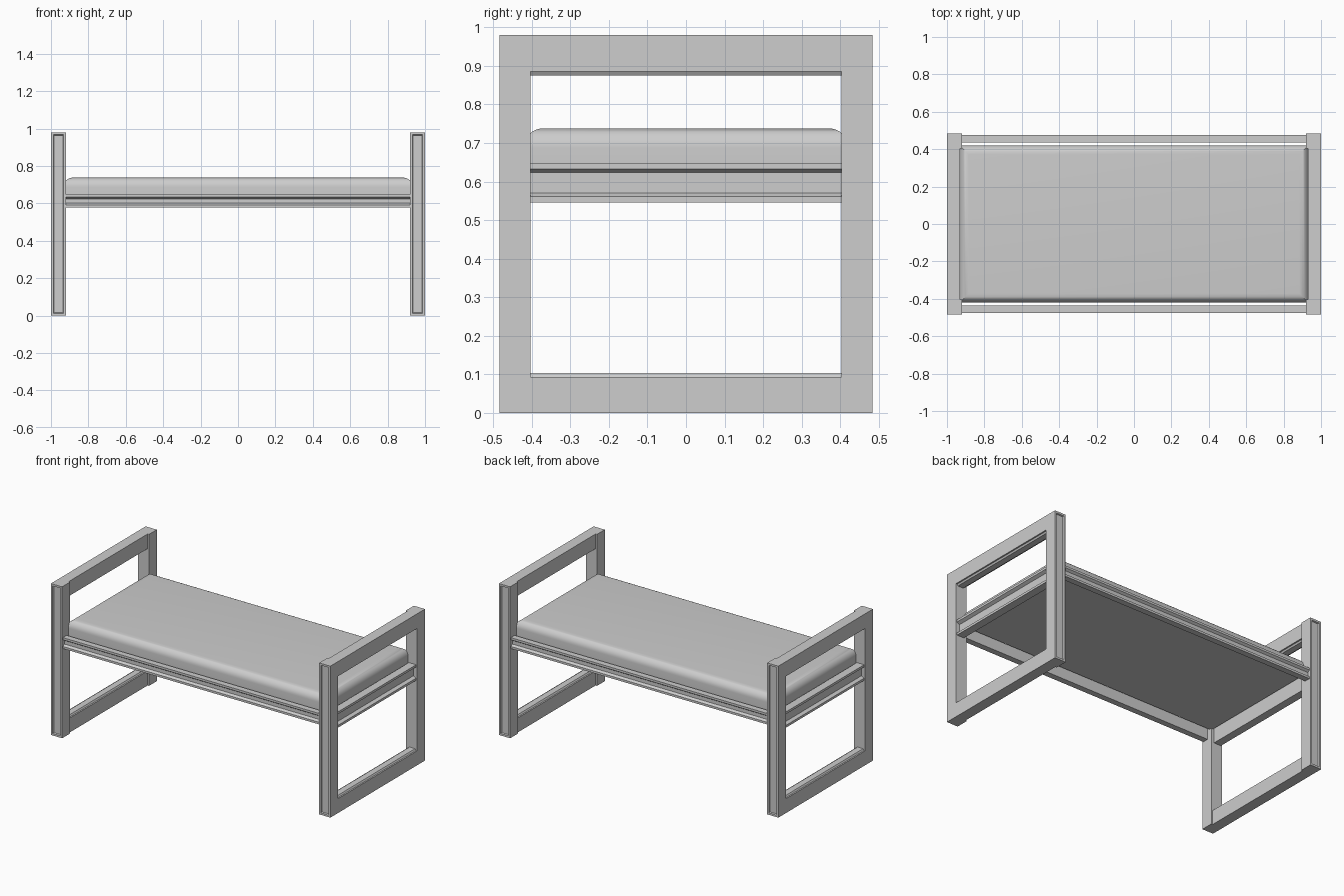
import bpy, bmesh

if "Cube" in bpy.data.objects:
    bpy.data.objects.remove(bpy.data.objects["Cube"])

grey = bpy.data.materials.new("plain_grey")
grey.diffuse_color = (0.61, 0.61, 0.61, 1)
grey.use_nodes = True
grey.node_tree.nodes["Principled BSDF"].inputs["Base Color"].default_value = grey.diffuse_color


def finish(name, bm):
    bmesh.ops.recalc_face_normals(bm, faces=bm.faces)
    me = bpy.data.meshes.new(name)
    bm.to_mesh(me)
    bm.free()
    me.materials.append(grey)
    ob = bpy.data.objects.new(name, me)
    bpy.context.collection.objects.link(ob)
    return ob


def box_mesh(lo, hi):
    bm = bmesh.new()
    bmesh.ops.create_cube(bm, size=1)
    for v in bm.verts:
        for i in range(3):
            v.co[i] = lo[i] if v.co[i] < 0 else hi[i]
    bm.normal_update()
    return bm


def prism(name, profile, half, along):
    """Extrude an (outward, z) profile between -half and +half along x or y."""
    bm = bmesh.new()
    ends = []
    for t in (-half, half):
        ends.append([bm.verts.new((t, o, z) if along == "x" else (o, t, z))
                     for o, z in profile])
    n = len(profile)
    for i in range(n):
        j = (i + 1) % n
        bm.faces.new((ends[0][i], ends[0][j], ends[1][j], ends[1][i]))
    bm.faces.new(ends[0])
    bm.faces.new(ends[1])
    return finish(name, bm)


def channel(inner, outer, low, high, lip, depth):
    """Rail section with a sloped groove along its outer side."""
    g = outer - depth
    return [(inner, low), (outer, low), (outer, low + lip), (g, low + lip + 0.01),
            (g, high - lip - 0.01), (outer, high - lip), (outer, high), (inner, high)]


def flip(profile, s):
    return [(s * a, z) for a, z in profile]


for s, side in ((-1, "left"), (1, "right")):
    # legs with a shallow sunken panel on the outward edge
    for t, end in ((-1, "front"), (1, "back")):
        xs, ys = sorted((s * 0.92, s * 1.0)), sorted((t * 0.404, t * 0.484))
        bm = box_mesh((xs[0], ys[0], 0), (xs[1], ys[1], 0.98))
        face = [f for f in bm.faces if f.normal.y * t > 0.9]
        bmesh.ops.inset_region(bm, faces=face, thickness=0.018)
        bmesh.ops.inset_region(bm, faces=face, thickness=0.005, depth=-0.008)
        finish(f"{end}_{side}_leg", bm)

    # bars joining the legs, each with a wide raised panel facing the opening
    top = [(0.93, 0.98), (1, 0.98), (1, 0.885), (0.991, 0.885),
           (0.985, 0.875), (0.945, 0.875), (0.939, 0.885), (0.93, 0.885)]
    bottom = [(0.93, 0), (1, 0), (1, 0.093), (0.991, 0.093),
              (0.985, 0.103), (0.945, 0.103), (0.939, 0.093), (0.93, 0.093)]
    prism(f"{side}_top_bar", flip(top, s), 0.404, "y")
    prism(f"{side}_bottom_bar", flip(bottom, s), 0.404, "y")

    # grooved rails around the cushion
    prism(f"{side}_end_rail",
          flip(channel(0.94, 0.992, 0.546, 0.648, 0.015, 0.02), s), 0.404, "y")
    prism(f"{'front' if s < 0 else 'back'}_rail",
          flip(channel(0.437, 0.476, 0.577, 0.648, 0.014, 0.015), s), 0.925, "x")

# cushion with rounded top edges, sitting between the rails
bm = box_mesh((-0.934, -0.421, 0.636), (0.934, 0.421, 0.738))
rim = [e for e in bm.edges if all(v.co.z > 0.7 for v in e.verts)]
bmesh.ops.bevel(bm, geom=rim, offset=0.05, segments=8, profile=0.5, affect="EDGES")
cushion = finish("cushion", bm)
bpy.context.view_layer.objects.active = cushion
cushion.select_set(True)
bpy.ops.object.shade_smooth_by_angle()
